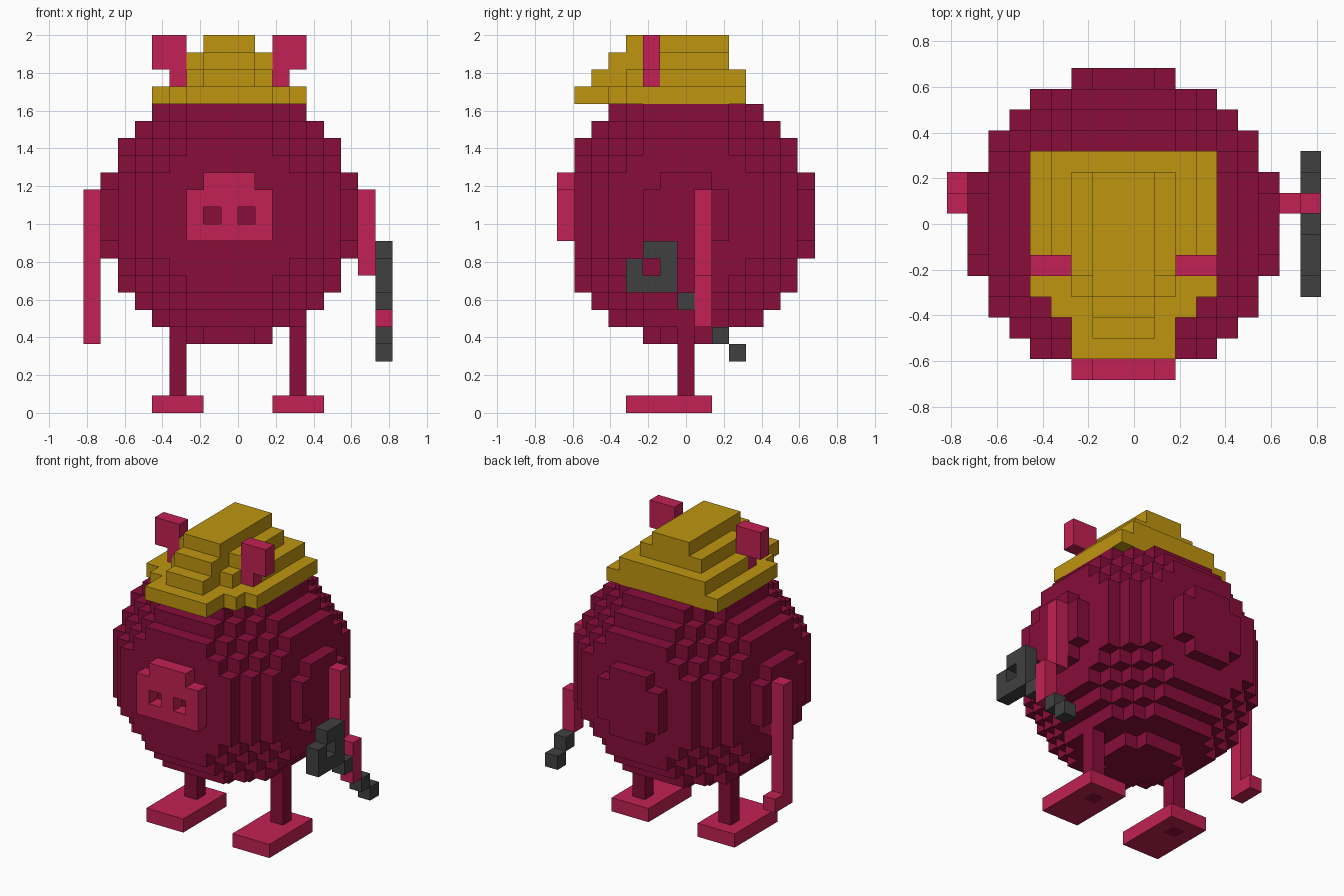
import bpy, bmesh

if "Cube" in bpy.data.objects:
    bpy.data.objects.remove(bpy.data.objects["Cube"], do_unlink=True)

U = 2 / 22                                   # edge of one block
ORIGIN = (-9 * U, -7.5 * U, 0)               # corner of block (0, 0, 0)


def material(name, srgb):
    lin = [c / 12.92 if c <= 0.04045 else ((c + 0.055) / 1.055) ** 2.4
           for c in (v / 255 for v in srgb)]
    m = bpy.data.materials.new(name)
    m.use_nodes = True
    m.diffuse_color = (*lin, 1)
    m.node_tree.nodes["Principled BSDF"].inputs["Base Color"].default_value = (*lin, 1)
    return m


maroon = material("maroon", (135, 13, 57))
pink = material("pink", (193, 33, 83))
gold = material("gold", (191, 149, 16))
gray = material("dark gray", (64, 64, 64))


def box(i, j, k):
    """Set of blocks filling inclusive index ranges (a number means one block)."""
    ri, rj, rk = [range(r[0], r[1] + 1) if isinstance(r, tuple) else (r,) for r in (i, j, k)]
    return {(a, b, c) for a in ri for b in rj for c in rk}


def build(name, cells, mat):
    """Mesh of the outer faces of a set of blocks."""
    bm = bmesh.new()
    verts = {}

    def vert(p):
        if p not in verts:
            verts[p] = bm.verts.new([o + U * c for o, c in zip(ORIGIN, p)])
        return verts[p]

    for cell in sorted(cells):
        for axis in range(3):
            for side in (0, 1):
                near = list(cell)
                near[axis] += 2 * side - 1
                if tuple(near) in cells:
                    continue
                u, v = (axis + 1) % 3, (axis + 2) % 3
                corners = []
                for du, dv in ((0, 0), (1, 0), (1, 1), (0, 1)):
                    p = list(cell)
                    p[axis] += side
                    p[u] += du
                    p[v] += dv
                    corners.append(vert(tuple(p)))
                bm.faces.new(corners if side else corners[::-1])
    mesh = bpy.data.meshes.new(name)
    bm.to_mesh(mesh)
    bm.free()
    mesh.materials.append(mat)
    obj = bpy.data.objects.new(name, mesh)
    bpy.context.collection.objects.link(obj)
    return obj


# Round body: a block ball, leaving out the layers taken by snout and hat
ball = {(i, j, k) for i, j, k in box((1, 15), (1, 14), (4, 17))
        if (i - 8) ** 2 + (j - 7) ** 2 + (k - 11) ** 2 <= 7.5 ** 2}
build("body", ball, maroon)

# Snout with two nostril holes
snout = box((6, 10), 0, (10, 12)) | box((7, 9), 0, 13)
build("snout", snout - box(7, 0, 11) - box(9, 0, 11), pink)

# Ears, rooted in the hat
ears = {"right_ear": box((4, 5), 5, (20, 21)) | box(5, 5, 19),
        "left_ear": box((11, 12), 5, (20, 21)) | box(11, 5, 19)}
for name, cells in ears.items():
    build(name, cells, pink)

# Stepped hat, pointed toward the front
hat = box((6, 10), (1, 2), 18) | box((5, 11), 3, 18) | box((4, 12), (4, 10), 18)
hat |= box((7, 9), (2, 3), 19) | box((6, 10), 4, 19) | box((5, 11), (5, 10), 19)
hat |= box((7, 9), (3, 4), 20) | box((6, 10), (5, 9), 20)
hat |= box((7, 9), (4, 9), 21)
build("hat", hat - ears["right_ear"] - ears["left_ear"], gold)

# Legs run down through the feet
for side, i in (("right", 5), ("left", 12)):
    leg = box(i, 7, (0, 4))
    build(side + "_leg", leg, maroon)
    build(side + "_foot", box((i - 1, i + 1), (4, 8), 0) - leg, pink)

# Arms
build("right_arm", box(0, 8, (4, 12)) | box(0, 9, 4), pink)
build("left_upper_arm", box(16, 8, (8, 12)), pink)
build("left_forearm", box(17, 8, (5, 7)), pink)

# Tool held in the left hand: open ring head and diagonal handle
ring = box(17, (4, 6), (7, 9)) - box(17, 5, 8) - box(17, 4, 9)
build("tool_head", ring, gray)
for n, (j, k) in enumerate(((7, 6), (9, 4), (10, 3))):
    build(f"tool_handle_{n + 1}", box(17, j, k), gray)

# Centre front to back: shared block grid already stands on the floor
